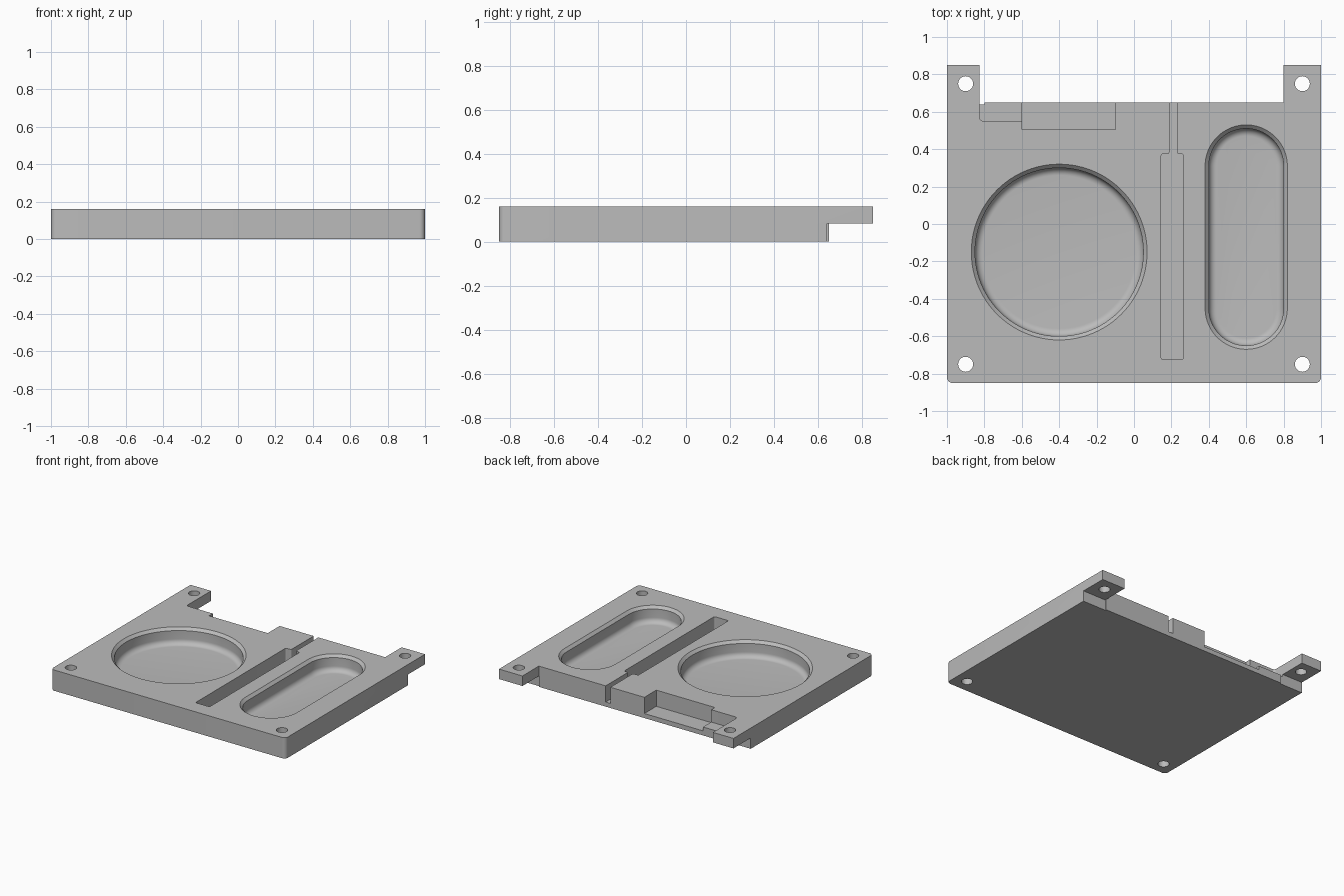
import bpy, bmesh, math
from mathutils import Vector

if "Cube" in bpy.data.objects:
    bpy.data.objects.remove(bpy.data.objects["Cube"])

T = 0.16       # plate thickness
FLOOR = 0.035  # pocket floor height
ABOVE = T + 0.1

grey = bpy.data.materials.new("plain_grey")
grey.use_nodes = True
grey.diffuse_color = (0.5, 0.5, 0.5, 1)
grey.node_tree.nodes["Principled BSDF"].inputs["Base Color"].default_value = (0.5, 0.5, 0.5, 1)


def rounded(corners, steps=6):
    """Right-angled outline from (x, y, radius) corners."""
    pts, n = [], len(corners)
    for i, (x, y, r) in enumerate(corners):
        p = Vector((x, y))
        if r == 0:
            pts.append(p)
            continue
        a = (Vector(corners[i - 1][:2]) - p).normalized()
        b = (Vector(corners[(i + 1) % n][:2]) - p).normalized()
        c = p + (a + b) * r
        for k in range(steps + 1):
            t = math.pi / 2 * k / steps
            pts.append(c - r * (b * math.cos(t) + a * math.sin(t)))
    return pts


def box(x0, x1, y0, y1, r=0):
    return rounded([(x0, y0, r), (x1, y0, r), (x1, y1, r), (x0, y1, r)])


def stadium(cx, cy, half, r, steps=48):
    """Two half circles joined by straight sides of length 2 * half."""
    pts = []
    for side in (1, -1):
        for k in range(steps + 1):
            t = math.pi * k / steps
            pts.append(Vector((cx + side * r * math.cos(t),
                               cy + side * (half + r * math.sin(t)))))
    return pts


def loft(name, layers):
    """Closed solid through (outline, height) layers."""
    bm = bmesh.new()
    rings = [[bm.verts.new((p.x, p.y, z)) for p in outline] for outline, z in layers]
    for lo, hi in zip(rings, rings[1:]):
        for i in range(len(lo)):
            bm.faces.new((lo[i - 1], lo[i], hi[i], hi[i - 1]))
    bm.faces.new(rings[0][::-1])
    bm.faces.new(rings[-1])
    bmesh.ops.remove_doubles(bm, verts=bm.verts, dist=1e-5)
    bmesh.ops.recalc_face_normals(bm, faces=bm.faces)
    mesh = bpy.data.meshes.new(name)
    bm.to_mesh(mesh)
    bm.free()
    mesh.materials.append(grey)
    obj = bpy.data.objects.new(name, mesh)
    bpy.context.collection.objects.link(obj)
    return obj


def prism(name, outline, z0, z1):
    return loft(name, [(outline, z0), (outline, z1)])


def dish(name, cx, cy, half, r):
    """Pocket cutter with a filleted floor and a chamfered rim."""
    fillet, chamfer = 0.04, 0.02
    layers = []
    for k in range(9):
        t = math.pi / 2 * k / 8
        layers.append((r - fillet * (1 - math.sin(t)), FLOOR + fillet * (1 - math.cos(t))))
    layers += [(r, T - chamfer), (r + chamfer, T), (r + chamfer, ABOVE)]
    return loft(name, [(stadium(cx, cy, half, rad), z) for rad, z in layers])


# Plate with two rear tabs
plate = prism("base_plate", rounded([
    (-1, -0.85, 0.03), (1, -0.85, 0.03), (1, 0.85, 0), (0.8, 0.85, 0),
    (0.8, 0.65, 0), (-0.825, 0.65, 0), (-0.825, 0.85, 0), (-1, 0.85, 0)]), 0, T)

cutters = []

# Undercuts below the tabs
for x0, x1 in ((-1.1, -0.8), (0.8, 1.1)):
    cutters.append(prism("tab_undercut", box(x0, x1, 0.64, 1), -0.1, 0.083))

# Screw holes
for sx in (-0.9, 0.9):
    for sy in (-0.75, 0.75):
        cutters.append(prism("screw_hole", stadium(sx, sy, 0, 0.04, 20), -0.1, ABOVE))

# Round and oblong pockets
cutters.append(dish("round_pocket", -0.4, -0.15, 0, 0.45))
cutters.append(dish("oblong_pocket", 0.6, -0.07, 0.38, 0.2))

# Narrow slot with a channel to the rear edge
r = 0.012
cutters.append(prism("slot", rounded([
    (0.145, -0.725, r), (0.265, -0.725, r), (0.265, 0.375, r), (0.23, 0.375, r),
    (0.23, 0.8, 0), (0.19, 0.8, 0), (0.19, 0.375, r), (0.145, 0.375, r)]), FLOOR, ABOVE))

# Stepped recess in the rear edge
cutters.append(prism("rear_recess", box(-0.6, -0.1, 0.505, 0.8), FLOOR, ABOVE))
cutters.append(prism("rear_step", rounded([
    (-0.825, 0.55, 0.02), (-0.55, 0.55, 0), (-0.55, 0.9, 0), (-0.825, 0.9, 0)]), 0.065, ABOVE))

# Cut everything and remove the cutters
bpy.context.view_layer.objects.active = plate
plate.select_set(True)
for cutter in cutters:
    cutter.hide_render = True
    mod = plate.modifiers.new("cut", "BOOLEAN")
    mod.operation = "DIFFERENCE"
    mod.solver = "EXACT"
    mod.object = cutter
    bpy.ops.object.modifier_apply(modifier=mod.name)
    bpy.data.objects.remove(cutter)

bpy.ops.object.shade_smooth_by_angle(angle=math.radians(30))
